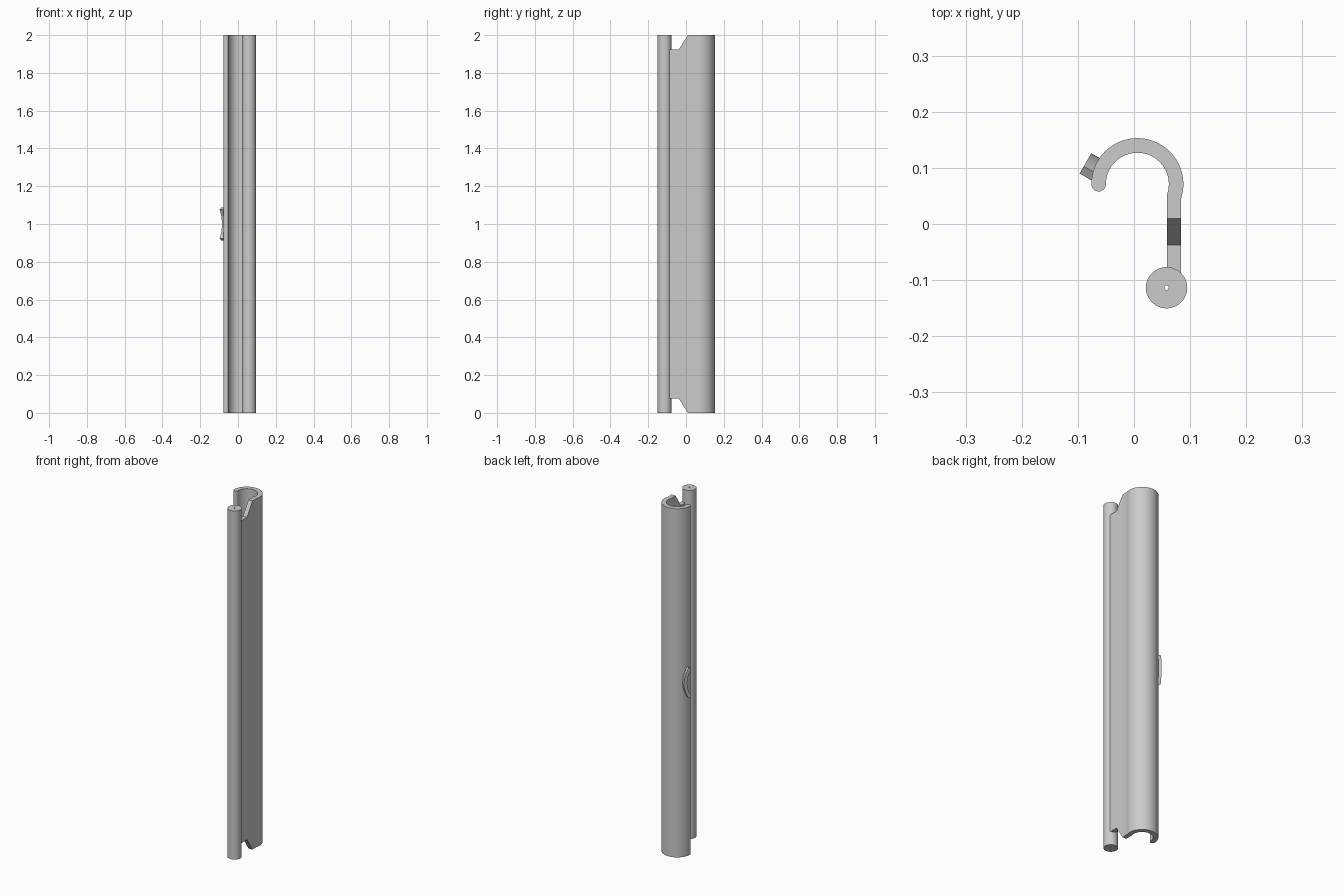
import bpy
import bmesh
from math import sin, cos, pi, radians
from mathutils import Vector

cube = bpy.data.objects.get("Cube")
if cube:
    bpy.data.objects.remove(cube)

HEIGHT = 2.0
grey = bpy.data.materials.new("light_grey")
grey.use_nodes = True
colour = (0.6, 0.6, 0.6, 1)
grey.diffuse_color = colour
grey.node_tree.nodes["Principled BSDF"].inputs["Base Color"].default_value = colour


def sweep(name, sections, closed):
    """Skin a row of four-cornered sections, as a ring or with end caps."""
    bm = bmesh.new()
    rings = [[bm.verts.new(p) for p in s] for s in sections]
    pairs = list(zip(rings, rings[1:]))
    if closed:
        pairs.append((rings[-1], rings[0]))
    else:
        bm.faces.new(rings[0])
        bm.faces.new(rings[-1])
    for a, b in pairs:
        for i in range(4):
            j = (i + 1) % 4
            bm.faces.new((a[i], a[j], b[j], b[i]))
    bmesh.ops.recalc_face_normals(bm, faces=bm.faces)
    mesh = bpy.data.meshes.new(name)
    bm.to_mesh(mesh)
    bm.free()
    mesh.materials.append(grey)
    obj = bpy.data.objects.new(name, mesh)
    bpy.context.collection.objects.link(obj)
    bpy.ops.object.select_all(action="DESELECT")
    obj.select_set(True)
    bpy.context.view_layer.objects.active = obj
    bpy.ops.object.shade_smooth_by_angle(angle=radians(30))
    return obj


def upright(outer, inner, trim=0.0):
    """Section between two plan points, shortened by trim at both ends."""
    low, high = trim, HEIGHT - trim
    return [(*outer, low), (*inner, low), (*inner, high), (*outer, high)]


# Hooked channel: notched flat web, round arc, rounded lip
cx, cy, r_out, r_in = 0.006, 0.071, 0.082, 0.056
channel = [upright((0.084, y), (0.059, y), trim)
           for y, trim in ((-0.1, 0.075), (-0.0375, 0.075), (0.01, 0))]
STEPS = 56
for i in range(STEPS + 1):
    a = radians(-18.2 + 198.2 * i / STEPS)
    channel.append(upright((cx + r_out * cos(a), cy + r_out * sin(a)),
                           (cx + r_in * cos(a), cy + r_in * sin(a))))
lip_r = (r_out - r_in) / 2
lip_x = cx - (r_out + r_in) / 2
for i in range(1, 11):
    a = radians(8.7 * i)
    y, w = cy - lip_r * sin(a), lip_r * cos(a)
    channel.append(upright((lip_x - w, y), (lip_x + w, y)))
sweep("hooked_channel", channel, False)

# Hinge rod with a fine bore
rod = []
for i in range(64):
    a = 2 * pi * i / 64
    at = lambda r: (0.058 + r * cos(a), -0.1135 + r * sin(a))
    rod.append(upright(at(0.0368), at(0.004)))
sweep("hinge_rod", rod, True)

# Curved finger grip standing out from the arc
out = Vector((-0.866, 0.5, 0))
along = Vector((0.5, 0.866, 0))
up = Vector((0, 0, 1))
grip_in, grip_out, half = 0.135, 0.153, radians(34.5)
centre = Vector((-0.097, 0.09, 1.0)) - along * grip_in * cos(half)
grip = []
for i in range(25):
    a = half * (i / 12 - 1)
    ray = along * cos(a) + up * sin(a)
    inner, outer = centre + ray * grip_in, centre + ray * grip_out
    grip.append([inner, outer, outer - out * 0.03, inner - out * 0.03])
sweep("finger_grip", grip, False)
